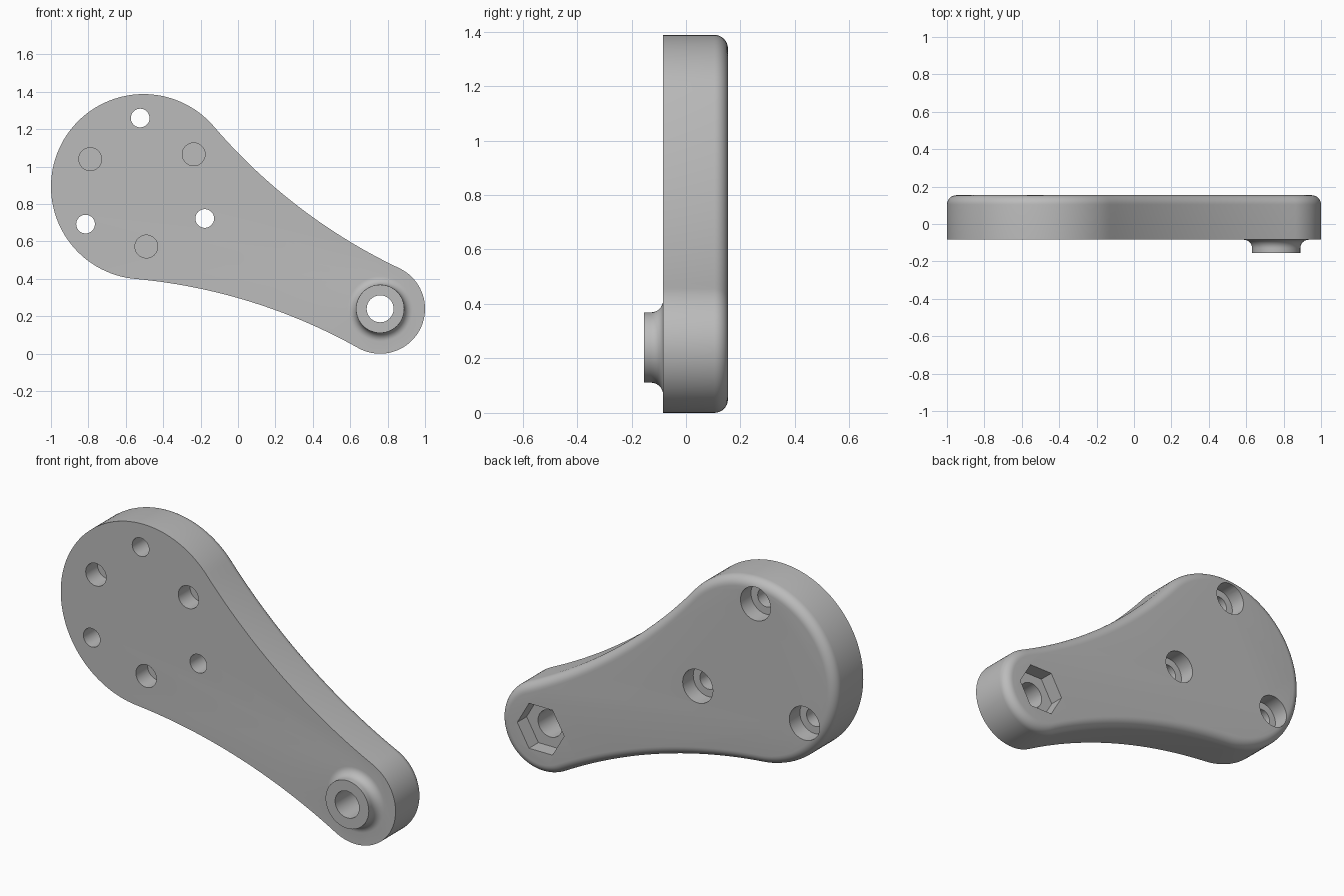
import bpy, bmesh
from math import sin, cos, pi, acos, atan2, hypot

cube = bpy.data.objects.get("Cube")
if cube:
    bpy.data.objects.remove(cube, do_unlink=True)

grey = bpy.data.materials.new("plain_grey")
grey.use_nodes = True
tone = (0.5, 0.5, 0.5, 1)
grey.diffuse_color = tone
grey.node_tree.nodes["Principled BSDF"].inputs["Base Color"].default_value = tone

FRONT, BACK, BOSS = -0.084, 0.154, -0.154
BIG, BIG_R = (-0.505, 0.893), 0.495
SMALL, SMALL_R = (0.76, 0.24), 0.24
WAIST_R, FILLET = 3.0, 0.05


def loft(name, rings):
    """Closed solid through rings of equal point count."""
    bm = bmesh.new()
    loops = [[bm.verts.new(p) for p in ring] for ring in rings]
    n = len(loops[0])
    for a, b in zip(loops, loops[1:]):
        for i in range(n):
            j = (i + 1) % n
            bm.faces.new((a[i], a[j], b[j], b[i]))
    bm.faces.new(loops[0])
    bm.faces.new(loops[-1])
    bmesh.ops.recalc_face_normals(bm, faces=bm.faces)
    mesh = bpy.data.meshes.new(name)
    bm.to_mesh(mesh)
    bm.free()
    mesh.materials.append(grey)
    obj = bpy.data.objects.new(name, mesh)
    bpy.context.collection.objects.link(obj)
    return obj


def turned(name, centre, profile, sides=48, turn=0.0):
    """Solid turned about the y direction from (radius, y) pairs."""
    angles = [turn + 2 * pi * i / sides for i in range(sides)]
    return loft(name, [[(centre[0] + r * cos(t), y, centre[1] + r * sin(t))
                        for t in angles] for r, y in profile])


def arc(centre, r, start, end, n):
    return [(centre[0] + r * cos(start + (end - start) * i / n),
             centre[1] + r * sin(start + (end - start) * i / n)) for i in range(n)]


def outline(inset, y):
    """Two round ends joined by tangent concave arcs."""
    dx, dz = SMALL[0] - BIG[0], SMALL[1] - BIG[1]
    d, axis = hypot(dx, dz), atan2(dz, dx)
    p, q = WAIST_R + BIG_R, WAIST_R + SMALL_R
    a = acos((d * d + p * p - q * q) / (2 * d * p))
    b = pi - acos((d * d + q * q - p * p) / (2 * d * q))
    upper, lower = [(BIG[0] + p * cos(axis + s * a), BIG[1] + p * sin(axis + s * a))
                    for s in (1, -1)]
    waist = WAIST_R + inset
    pts = arc(BIG, BIG_R - inset, axis + a, axis + 2 * pi - a, 72)
    pts += arc(lower, waist, axis - a + pi, axis - b + pi, 28)
    pts += arc(SMALL, SMALL_R - inset, axis - b, axis + b, 40)
    pts += arc(upper, waist, axis + b - pi, axis + a - pi, 28)
    return [(x, y, z) for x, z in pts]


def combine(target, other, operation):
    mod = target.modifiers.new("join", "BOOLEAN")
    mod.operation, mod.solver, mod.object = operation, "EXACT", other
    bpy.context.view_layer.objects.active = target
    bpy.ops.object.modifier_apply(modifier=mod.name)
    bpy.data.objects.remove(other, do_unlink=True)


# Arm plate with a rounded back rim
steps = [pi / 2 * i / 8 for i in range(9)]
arm = loft("arm_plate", [outline(0, FRONT)] + [
    outline(FILLET * (1 - cos(t)), BACK - FILLET * (1 - sin(t))) for t in steps])

# Boss with a flared foot
flare = 0.045
foot = [(0.129 + flare * (1 - sin(t)), FRONT - flare * (1 - cos(t))) for t in steps]
boss = turned("boss", SMALL, [(foot[0][0], FRONT + 0.02)] + foot + [(0.129, BOSS)])
combine(arm, boss, "UNION")

# Bore and hexagonal nut pocket
combine(arm, turned("bore", SMALL, [(0.072, -0.3), (0.072, 0.3)]), "DIFFERENCE")
combine(arm, turned("nut_pocket", SMALL, [(0.14, BACK - 0.08), (0.14, 0.3)], 6), "DIFFERENCE")

# Counterbored screw holes
for spot in ((-0.523, 1.26), (-0.815, 0.693), (-0.178, 0.723)):
    combine(arm, turned("screw_hole", spot, [
        (0.05, -0.3), (0.05, BACK - 0.09), (0.09, BACK - 0.09), (0.09, 0.3)]), "DIFFERENCE")

# Blind front sockets
for spot in ((-0.79, 1.04), (-0.237, 1.066), (-0.49, 0.573)):
    combine(arm, turned("socket", spot, [(0.061, -0.3), (0.061, FRONT + 0.1)]), "DIFFERENCE")

bpy.ops.object.select_all(action="DESELECT")
arm.select_set(True)
bpy.context.view_layer.objects.active = arm
bpy.ops.object.shade_smooth_by_angle(angle=pi / 6)
